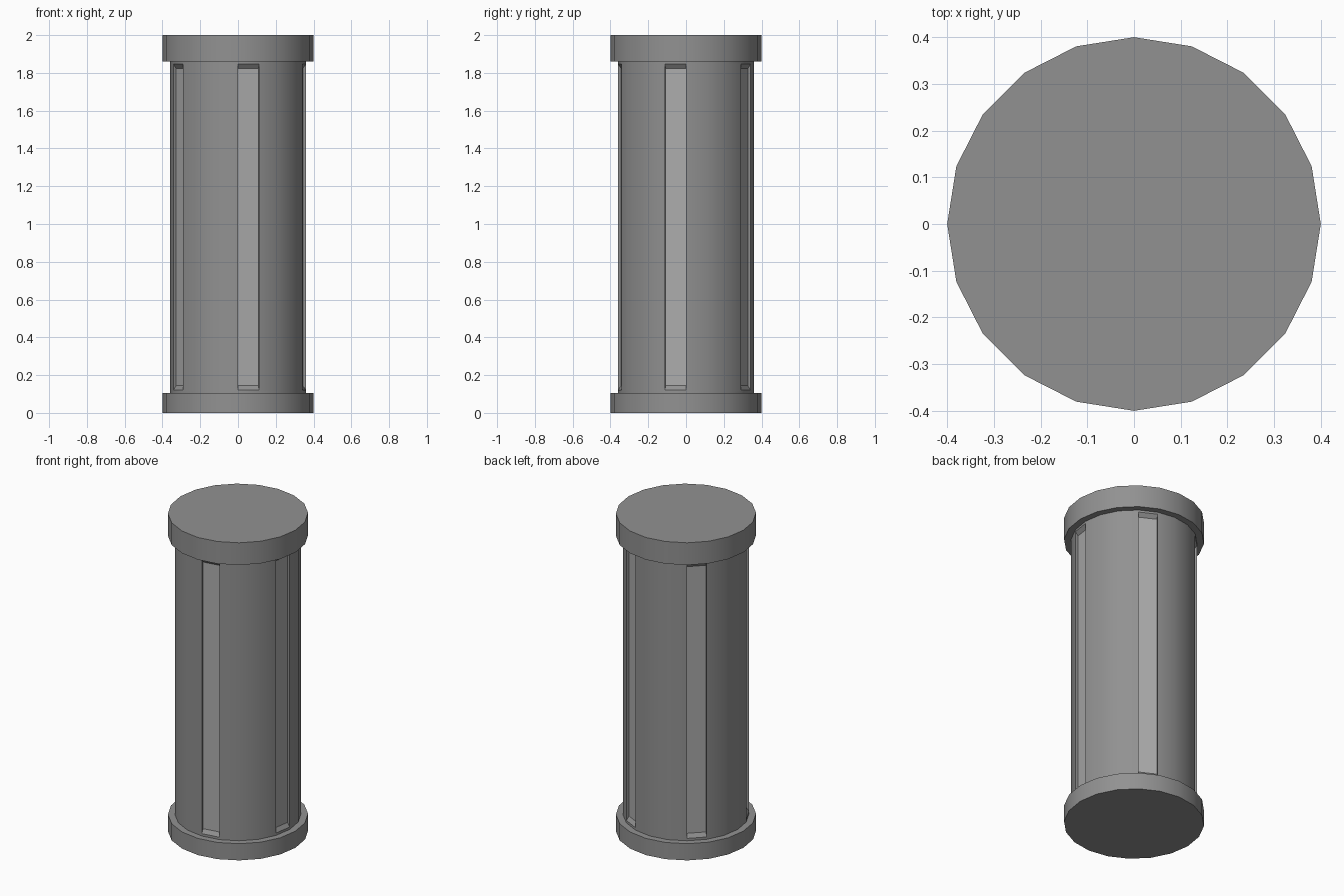
import bpy, bmesh
from math import cos, sin, tau
from mathutils import Vector

if "Cube" in bpy.data.objects:
    bpy.data.objects.remove(bpy.data.objects["Cube"])

SIDES = 20
GROOVE_DEPTH = 0.017
END_SLOPE = 0.024
# Half profile (radius, z): base collar, shaft, top collar
PROFILE = [(0.40, 0), (0.40, 0.105), (0.36, 0.105), (0.36, 0.12),
           (0.36, 1.847), (0.36, 1.86), (0.40, 1.86), (0.40, 2.0)]
GROOVE_ROW = 3


def grey(name, value):
    mat = bpy.data.materials.new(name)
    mat.diffuse_color = (value, value, value, 1)
    mat.use_nodes = True
    mat.node_tree.nodes["Principled BSDF"].inputs["Base Color"].default_value = mat.diffuse_color
    return mat


bm = bmesh.new()

# Lathe the closed column body
rings = [[bm.verts.new((r * cos(tau * i / SIDES), r * sin(tau * i / SIDES), z))
          for i in range(SIDES)] for r, z in PROFILE]
grooves = []
for row, (low, high) in enumerate(zip(rings, rings[1:])):
    for i in range(SIDES):
        j = (i + 1) % SIDES
        face = bm.faces.new((low[i], low[j], high[j], high[i]))
        # every fourth shaft facet carries a groove
        if row == GROOVE_ROW and i % 4 == 3:
            grooves.append(face)
bm.faces.new(rings[-1])
bm.faces.new(rings[0][::-1])
bm.normal_update()

# Sink five grooves with straight walls, sloped ends and a paler floor
for face in grooves:
    normal = face.normal.copy()
    mid = face.calc_center_median().z
    floor = bmesh.ops.extrude_discrete_faces(bm, faces=[face])["faces"][0]
    floor.material_index = 1
    for v in floor.verts:
        slope = -END_SLOPE if v.co.z > mid else END_SLOPE
        v.co += normal * -GROOVE_DEPTH + Vector((0, 0, slope))

bmesh.ops.recalc_face_normals(bm, faces=bm.faces[:])
mesh = bpy.data.meshes.new("column")
bm.to_mesh(mesh)
bm.free()
mesh.materials.append(grey("dark_grey", 0.285))
mesh.materials.append(grey("groove_grey", 0.41))
column = bpy.data.objects.new("column", mesh)
bpy.context.collection.objects.link(column)

# Smooth round sides, crisp rims
bpy.context.view_layer.objects.active = column
column.select_set(True)
bpy.ops.object.shade_smooth_by_angle(angle=0.5)
